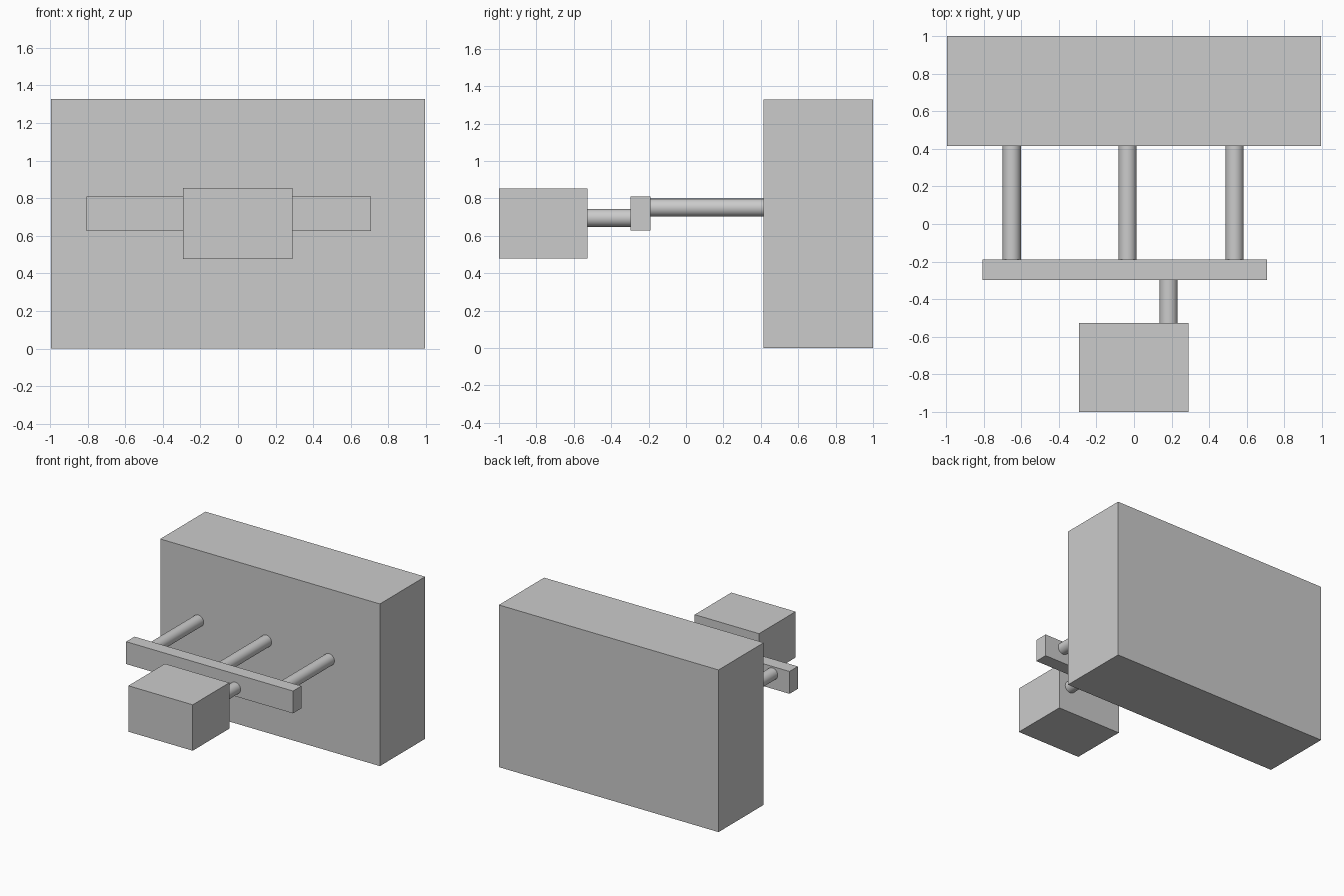
import bpy
import math

if "Cube" in bpy.data.objects:
    bpy.data.objects.remove(bpy.data.objects["Cube"])


def box(name, x, y, z):
    """Box from (min, max) ranges on each axis."""
    ranges = (x, y, z)
    bpy.ops.mesh.primitive_cube_add(size=1, location=[(a + b) / 2 for a, b in ranges])
    ob = bpy.context.object
    ob.name = name
    ob.scale = [b - a for a, b in ranges]
    bpy.ops.object.transform_apply(location=False, rotation=False, scale=True)
    return ob


def rod(name, x, z, y0, y1, radius=0.048):
    """Round rod running along y."""
    bpy.ops.mesh.primitive_cylinder_add(
        vertices=32, radius=radius, depth=y1 - y0,
        location=(x, (y0 + y1) / 2, z), rotation=(math.pi / 2, 0, 0))
    ob = bpy.context.object
    ob.name = name
    bpy.ops.object.shade_smooth_by_angle(angle=math.radians(30))
    return ob


WALL_Y, BAR_BACK, BAR_FRONT, BLOCK_BACK = 0.415, -0.19, -0.298, -0.527

# Large rear block, cross bar and small front block
box("rear_block", (-0.995, 0.995), (WALL_Y, 1.0), (0, 1.328))
box("cross_bar", (-0.805, 0.707), (BAR_FRONT, BAR_BACK), (0.627, 0.81))
box("front_block", (-0.293, 0.29), (-1.0, BLOCK_BACK), (0.478, 0.854))

# Three long rods join the bar to the rear block
for side, x in (("left", -0.65), ("middle", -0.034), ("right", 0.535)):
    rod(f"long_rod_{side}", x, 0.75, BAR_BACK, WALL_Y)

# One short rod joins the front block to the bar
rod("short_rod", 0.184, 0.695, BLOCK_BACK, BAR_FRONT)
